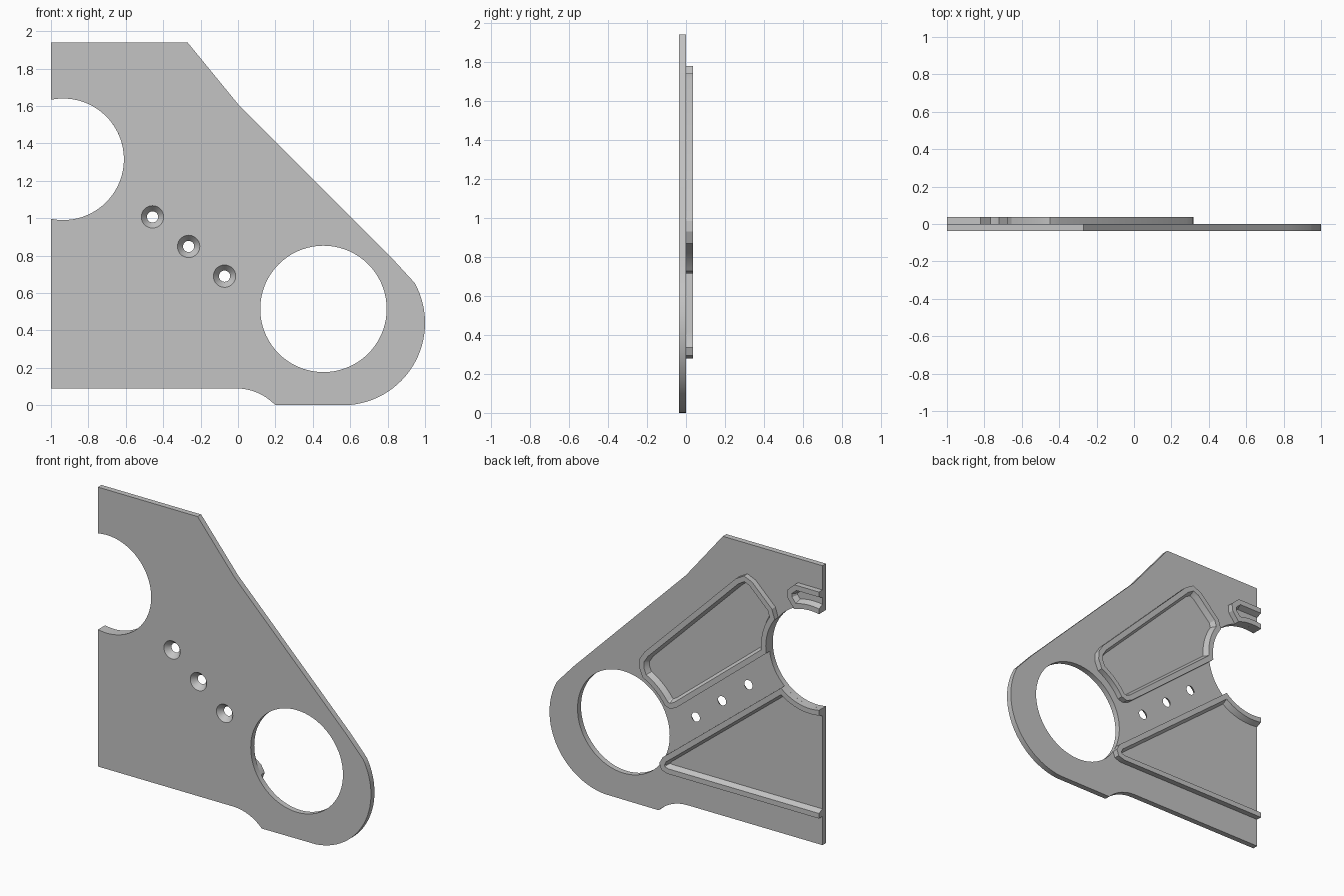
import bpy, bmesh, math
from mathutils import Vector

if "Cube" in bpy.data.objects:
    bpy.data.objects.remove(bpy.data.objects["Cube"])

T = 0.037                                    # plate thickness = rib height
SMALL, SMALL_R = (-0.935, 1.315), 0.325      # edge cutout
BIG, BIG_R = (0.457, 0.515), 0.338           # large bore

grey = bpy.data.materials.new("plain grey")
grey.diffuse_color = (0.55, 0.55, 0.55, 1)
grey.use_nodes = True
grey.node_tree.nodes["Principled BSDF"].inputs["Base Color"].default_value = grey.diffuse_color


def arc(c, r, a0, a1, n):
    """Points on a circle in the x-z plane, angles in degrees."""
    angles = [math.radians(a0 + (a1 - a0) * i / n) for i in range(n + 1)]
    return [(c[0] + r * math.cos(a), c[1] + r * math.sin(a)) for a in angles]


def offset(pts, d):
    """Move a counter-clockwise outline inwards by d with mitred corners."""
    out = []
    for i, p in enumerate(pts):
        p, a, b = Vector(p), Vector(pts[i - 1]), Vector(pts[(i + 1) % len(pts)])
        e0, e1 = (p - a).normalized(), (b - p).normalized()
        n0, n1 = Vector((-e0.y, e0.x)), Vector((-e1.y, e1.x))
        m = (n0 + n1).normalized()
        out.append(tuple(p + m * d / max(m.dot(n0), 0.5)))
    return out


def finish(bm, name):
    bmesh.ops.recalc_face_normals(bm, faces=bm.faces)
    me = bpy.data.meshes.new(name)
    bm.to_mesh(me)
    bm.free()
    me.materials.append(grey)
    ob = bpy.data.objects.new(name, me)
    bpy.context.collection.objects.link(ob)
    return ob


def smooth(ob):
    bpy.ops.object.select_all(action='DESELECT')
    bpy.context.view_layer.objects.active = ob
    ob.select_set(True)
    bpy.ops.object.shade_smooth_by_angle(angle=math.radians(25))


def rim(name, pts):
    """Closed rib with a sloped inner wall, trimmed flush at the plate's side."""
    bm = bmesh.new()
    rings = [(pts, 0), (pts, T), (offset(pts, 0.034), T), (offset(pts, 0.05), 0)]
    loops = [[bm.verts.new((x, y, z)) for x, z in ring] for ring, y in rings]
    n = len(pts)
    for k in range(4):
        a, b = loops[k], loops[(k + 1) % 4]
        for i in range(n):
            j = (i + 1) % n
            bm.faces.new((a[i], a[j], b[j], b[i]))
    geom = bm.verts[:] + bm.edges[:] + bm.faces[:]
    bmesh.ops.bisect_plane(bm, geom=geom, plane_co=(-1, 0, 0),
                           plane_no=(-1, 0, 0), clear_outer=True)
    bmesh.ops.holes_fill(bm, edges=[e for e in bm.edges if e.is_boundary], sides=0)
    smooth(finish(bm, name))


def cutter(c, y0, r0, y1, r1, n):
    bm = bmesh.new()
    a, b = ([bm.verts.new((x, y, z)) for x, z in arc(c, r, 0, 360, n)[:-1]]
            for y, r in ((y0, r0), (y1, r1)))
    for i in range(n):
        j = (i + 1) % n
        bm.faces.new((a[i], a[j], b[j], b[i]))
    bm.faces.new(a)
    bm.faces.new(b)
    ob = finish(bm, "cutter")
    ob.hide_render = True
    return ob


# Base plate outline, with the round cutout on its side
outline = [(-1, 0.09)]
outline += arc((-0.01, -0.2), 0.29, 90, 45, 8)
outline += [(0.2, 0)]
outline += arc((0.56, 0.44), 0.44, -85, 29, 28)
outline += [(0.82, 0.79), (0.0, 1.61), (-0.27, 1.94), (-1, 1.94)]
side = math.degrees(math.acos((-1 - SMALL[0]) / SMALL_R))
outline += arc(SMALL, SMALL_R, side, -side, 40)
bm = bmesh.new()
face = bm.faces.new([bm.verts.new((x, -T, z)) for x, z in outline])
ext = bmesh.ops.extrude_face_region(bm, geom=[face])
bmesh.ops.translate(bm, vec=(0, T, 0),
                    verts=[v for v in ext["geom"] if isinstance(v, bmesh.types.BMVert)])
plate = finish(bm, "base_plate")

# Large bore and three countersunk screw holes
cutters = [cutter(BIG, -0.1, BIG_R, 0.1, BIG_R, 72)]
for c in ((-0.457, 1.007), (-0.264, 0.849), (-0.072, 0.69)):
    cutters.append(cutter(c, -T - 0.01, 0.068, 0.01, 0.022, 28))
bpy.context.view_layer.objects.active = plate
for cut in cutters:
    mod = plate.modifiers.new("hole", 'BOOLEAN')
    mod.operation, mod.solver, mod.object = 'DIFFERENCE', 'EXACT', cut
    bpy.ops.object.modifier_apply(modifier=mod.name)
    bpy.data.objects.remove(cut)
smooth(plate)

# Lower triangular rib, open at the side
rim("lower_rib", [(-1.18, 0.28), (0.11, 0.28), (0.155, 0.295), (0.17, 0.335),
                  (0.145, 0.38), (0.10, 0.415)]
    + arc(SMALL, SMALL_R, -49, -140, 20))

# Upper closed rib between the two round openings
rim("upper_rib", arc(SMALL, SMALL_R, 37, -8, 10)
    + [(0.045, 0.735), (0.09, 0.715)]
    + arc(BIG, 0.39, 147, 115, 8)
    + [(0.318, 0.93), (0.315, 0.985), (0.28, 1.04), (-0.39, 1.705),
       (-0.45, 1.74), (-0.51, 1.715), (-0.655, 1.575)])

# Small rib above the cutout, open at the side
rim("small_rib", arc(SMALL, SMALL_R, 140, 69, 14)
    + [(-0.77, 1.68), (-0.765, 1.73), (-0.82, 1.78), (-1.18, 1.78)])
